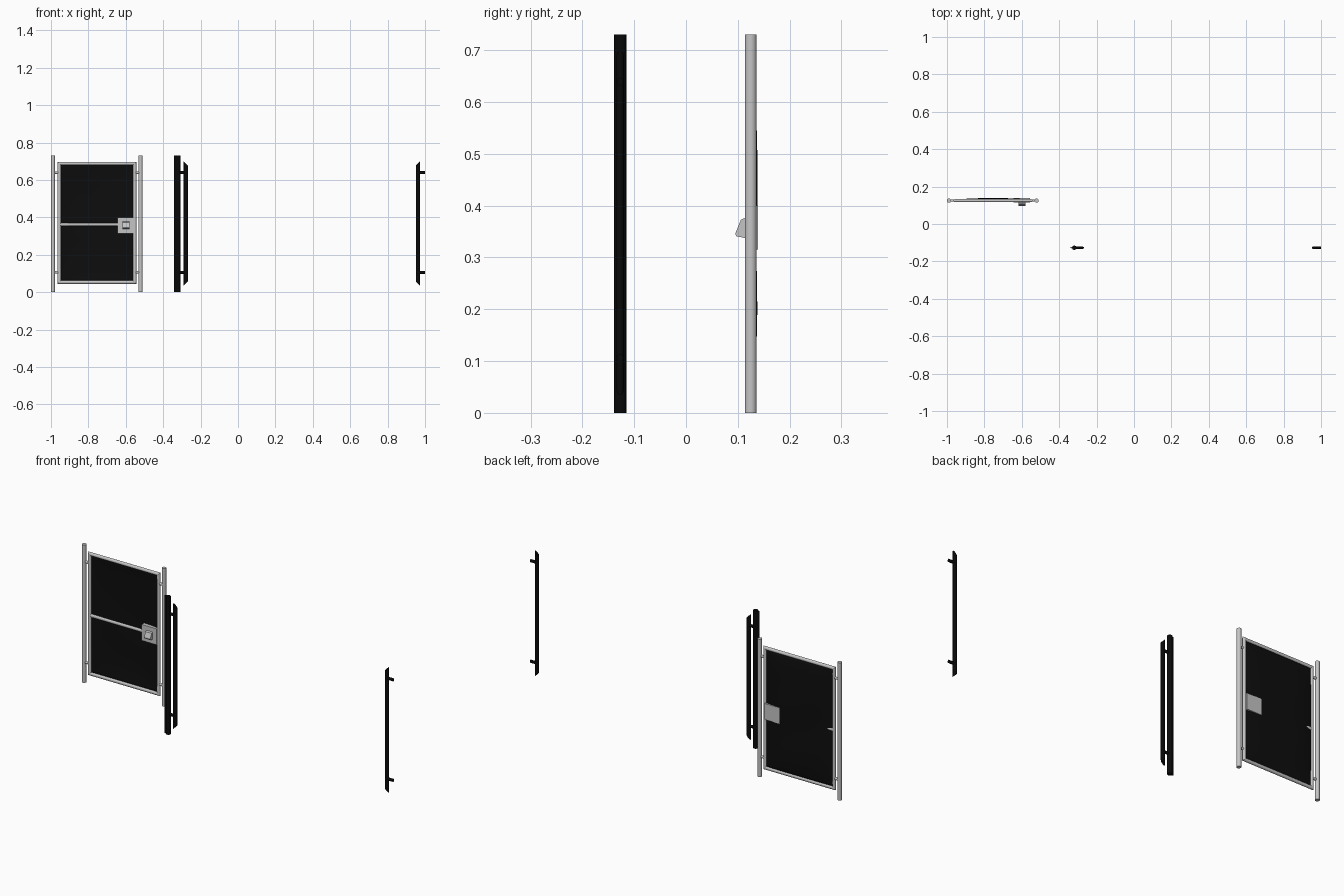
import bpy, bmesh, math
from mathutils import Matrix, Vector

cube = bpy.data.objects.get("Cube")
if cube:
    bpy.data.objects.remove(cube)


def material(name, rgb):
    m = bpy.data.materials.new(name)
    m.use_nodes = True
    m.diffuse_color = (*rgb, 1)
    m.node_tree.nodes["Principled BSDF"].inputs["Base Color"].default_value = (*rgb, 1)
    return m


STEEL = material("galvanised_steel", (0.56, 0.56, 0.56))
MESH = material("black_mesh", (0.004, 0.004, 0.004))
BLACK = material("black_paint", (0.003, 0.003, 0.003))


def finish(name, bm, mat, smooth=True):
    bmesh.ops.recalc_face_normals(bm, faces=bm.faces)
    me = bpy.data.meshes.new(name)
    bm.to_mesh(me)
    bm.free()
    me.materials.append(mat)
    ob = bpy.data.objects.new(name, me)
    bpy.context.collection.objects.link(ob)
    if smooth:
        bpy.ops.object.select_all(action="DESELECT")
        ob.select_set(True)
        bpy.context.view_layer.objects.active = ob
        bpy.ops.object.shade_smooth_by_angle(angle=math.radians(40))
    return ob


def loft(name, low, high, mat):
    """Closed solid between two matching rings of points."""
    bm = bmesh.new()
    a = [bm.verts.new(p) for p in low]
    b = [bm.verts.new(p) for p in high]
    n = len(a)
    for i in range(n):
        j = (i + 1) % n
        bm.faces.new((a[i], a[j], b[j], b[i]))
    bm.faces.new(a)
    bm.faces.new(b)
    return finish(name, bm, mat)


def oval(w, d, sides=16):
    turns = [2 * math.pi * i / sides for i in range(sides)]
    return [(w / 2 * math.cos(t), d / 2 * math.sin(t)) for t in turns]


def tube(name, start, end, w, d, mat, inward=None):
    """Oval tube in the xz plane; ends are mitred when inward is given."""
    start, end = Vector(start), Vector(end)
    along = (end - start).normalized()
    across = Vector(inward) if inward else along.cross(Vector((0, 1, 0)))
    low, high = [], []
    for u, v in oval(w, d):
        offset = across * u + Vector((0, v, 0))
        cut = along * u if inward else Vector()
        low.append(start + offset + cut)
        high.append(end + offset - cut)
    return loft(name, low, high, mat)


def box(name, lo, hi, mat):
    bm = bmesh.new()
    lo, hi = Vector(lo), Vector(hi)
    bmesh.ops.create_cube(bm, size=1, matrix=Matrix.Translation((lo + hi) / 2)
                          @ Matrix.Diagonal((*(hi - lo), 1)))
    return finish(name, bm, mat, False)


GATE_Y, DARK_Y = 0.125, -0.127
HINGES = {"upper": 0.639, "lower": 0.106}
TOP = 0.73

# Small steel gate: round posts and hinge pins on both sides
for side, post_x, frame_x in (("right", -0.989, -0.956), ("left", -0.521, -0.552)):
    tube(f"gate_post_{side}", (post_x, GATE_Y, 0), (post_x, GATE_Y, TOP), 0.022, 0.023, STEEL)
    for level, z in HINGES.items():
        tube(f"gate_hinge_{side}_{level}", (post_x, GATE_Y, z), (frame_x, GATE_Y, z),
             0.014, 0.012, STEEL)

# Mitred gate frame
W, L, R, B, T = 0.018, -0.956, -0.552, 0.053, 0.688
for name, p, q, inward in (("right", (L, B), (L, T), (1, 0, 0)),
                           ("left", (R, B), (R, T), (-1, 0, 0)),
                           ("bottom", (L, B), (R, B), (0, 0, 1)),
                           ("top", (L, T), (R, T), (0, 0, -1))):
    tube(f"gate_frame_{name}", (p[0], GATE_Y, p[1]), (q[0], GATE_Y, q[1]),
         W, 0.016, STEEL, inward)
tube("gate_middle_rail", (L, GATE_Y, 0.362), (R, GATE_Y, 0.362), 0.018, 0.013, STEEL)

# Mesh sheet bulging gently to the back
bm = bmesh.new()
bmesh.ops.create_grid(bm, x_segments=24, y_segments=32, size=1)
for v in bm.verts:
    u, w = v.co.x, v.co.y
    bulge = (1 - u ** 4) * (1 - w ** 6)
    ripple = 0.001 * math.sin(7 * w + 2 * u) * bulge
    v.co = ((L + R) / 2 + u * (R - L) / 2, GATE_Y + 0.001 + 0.011 * bulge + ripple,
            (T + B) / 2 + w * (T - B) / 2)
sheet = finish("gate_mesh_panel", bm, MESH)
solid = sheet.modifiers.new("thickness", "SOLIDIFY")
solid.thickness = 0.001

# Lock plate with wedge-shaped handle
box("lock_case", (-0.645, 0.115, 0.315), (-0.557, 0.139, 0.4), STEEL)
wedge = [(0.116, 0.377), (0.106, 0.373), (0.095, 0.346), (0.097, 0.341), (0.116, 0.337)]
loft("lock_handle", [(-0.617, y, z) for y, z in wedge],
     [(-0.581, y, z) for y, z in wedge], STEEL)

# Black post with a tapered fin on its outer edge
ring = [(-0.3195 + x, DARK_Y + y) for x, y in oval(0.024, 0.024)]
ring[8] = (-0.342, DARK_Y)
loft("black_post", [(x, y, 0) for x, y in ring], [(x, y, TOP) for x, y in ring], BLACK)

# Black gate uprights with mitred ends and hinge pins
for side, x, pin_x, inward in (("right", -0.279, -0.315, 1), ("left", 0.962, 1.0, -1)):
    tube(f"black_upright_{side}", (x, DARK_Y, 0.046), (x, DARK_Y, 0.688),
         0.023, 0.014, BLACK, (inward, 0, 0))
    for level, z in HINGES.items():
        tube(f"black_hinge_{side}_{level}", (pin_x, DARK_Y, z), (x, DARK_Y, z),
             0.016, 0.012, BLACK)
